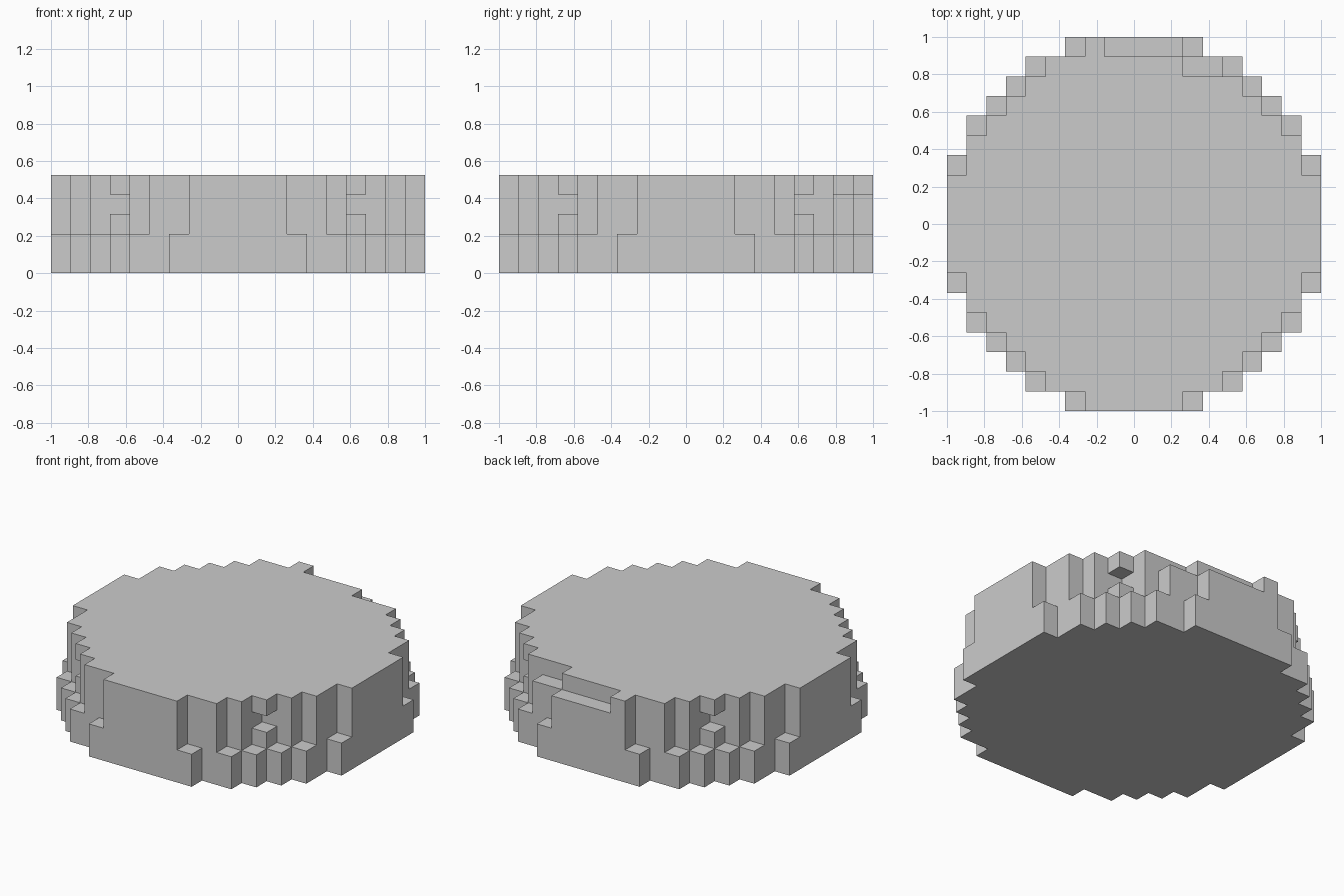
import bpy, bmesh, math
from mathutils import Vector

if "Cube" in bpy.data.objects:
    bpy.data.objects.remove(bpy.data.objects["Cube"])

N = 19                      # blocks across the disc
S = 2.0 / N                 # block size
LAYERS = 5

# Half-width in blocks of each row, counted from the middle row outwards
BASE = [9, 9, 9, 9, 8, 8, 7, 6, 5, 3]
UPPER = [9, 9, 9, 8, 8, 7, 6, 5, 4, 2]


def filled(i, j, k):
    """True when block (i, j, k) is part of the disc."""
    if abs(j) > 9 or not 0 <= k < LAYERS:
        return False
    if abs(i) > (BASE if k < 2 else UPPER)[abs(j)]:
        return False
    # single-block notch in each diagonal corner
    if k == 3 and abs(i) == 6 and abs(j) == 6:
        return False
    # chipped top edge at the back
    if k == 4 and ((j == 9 and -1 <= i <= 2) or (j == 8 and i in (3, 4))):
        return False
    return True


# Outer skin of the block disc
bm = bmesh.new()
verts = {}


def vert(p):
    key = tuple(round(c * 2) for c in p)
    if key not in verts:
        verts[key] = bm.verts.new((p[0] * S, p[1] * S, p[2] * S))
    return verts[key]


axes = [Vector((1, 0, 0)), Vector((0, 1, 0)), Vector((0, 0, 1))]
for i in range(-9, 10):
    for j in range(-9, 10):
        for k in range(LAYERS):
            if not filled(i, j, k):
                continue
            c = Vector((i, j, k + 0.5))
            for a in range(3):
                for s in (-1, 1):
                    n = axes[a] * s
                    if filled(i + int(n.x), j + int(n.y), k + int(n.z)):
                        continue
                    u, v = axes[(a + 1) % 3] * s, axes[(a + 2) % 3]
                    bm.faces.new([vert(c + (n + u * p + v * q) / 2)
                                  for p, q in ((-1, -1), (1, -1), (1, 1), (-1, 1))])

# Merge the flat areas into single faces
bmesh.ops.dissolve_limit(bm, angle_limit=math.radians(1),
                         verts=bm.verts[:], edges=bm.edges[:])
mesh = bpy.data.meshes.new("block_disc")
bm.to_mesh(mesh)
bm.free()
bpy.context.collection.objects.link(bpy.data.objects.new("block_disc", mesh))
